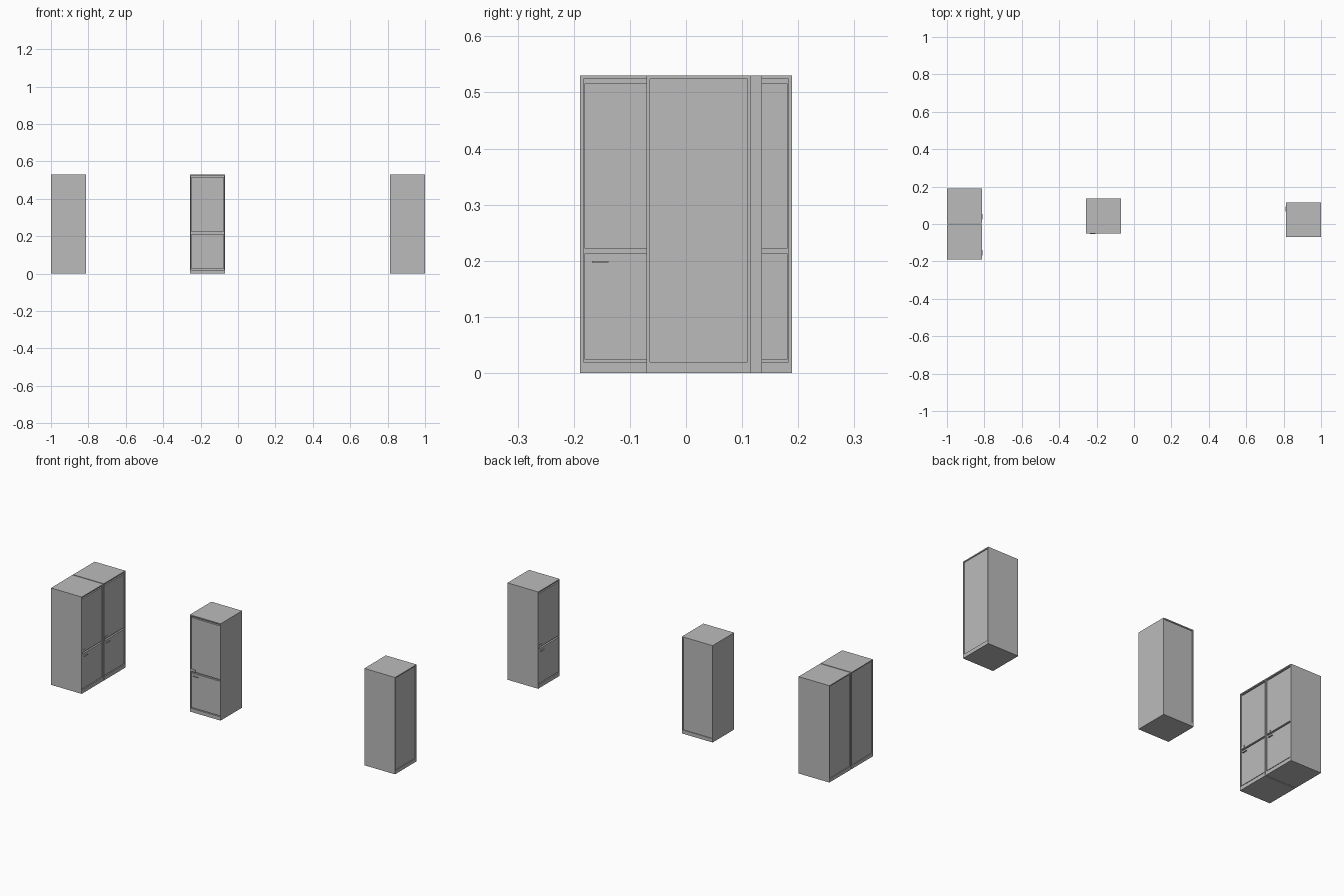
import bpy
from math import radians
from mathutils import Matrix, Vector

if "Cube" in bpy.data.objects:
    bpy.data.objects.remove(bpy.data.objects["Cube"])

grey = bpy.data.materials.new("cabinet_grey")
grey.use_nodes = True
COLOUR = (0.5, 0.5, 0.5, 1)
grey.diffuse_color = COLOUR
grey.node_tree.nodes["Principled BSDF"].inputs["Base Color"].default_value = COLOUR

W = 0.186      # cabinet width and depth
H = 0.53       # cabinet height
T = 0.006      # thickness of the outer panels
E = W / 2


def box(name, place, x, y, z):
    """Box between (min, max) pairs, placed by the cabinet's matrix."""
    size = Vector((x[1] - x[0], y[1] - y[0], z[1] - z[0]))
    mid = Vector((sum(x), sum(y), sum(z))) / 2
    bpy.ops.mesh.primitive_cube_add(size=1)
    ob = bpy.context.object
    ob.name = name
    ob.data.transform(place @ Matrix.Translation(mid) @ Matrix.Diagonal((*size, 1)))
    ob.data.materials.append(grey)


def refrigerator(label, x, y, turn):
    place = Matrix.Translation((x, y, 0)) @ Matrix.Rotation(radians(turn), 4, "Z")

    def part(name, *spans):
        box(f"{label}_{name}", place, *spans)

    inner = E - T
    # outer shell: two sides, top and base, with a core set back inside them
    part("left_side", (inner, E), (-E, E), (0, H))
    part("right_side", (-E, -inner), (-E, E), (0, H))
    part("top_panel", (-inner, inner), (-E, E), (H - T, H))
    part("base", (-inner, inner), (-E, E), (0, 0.02))
    part("core", (-inner, inner), (-E + 0.012, E - 0.004), (0.02, H - T))
    # doors inset in the shell with narrow gaps
    door_x = (-inner + 0.002, inner - 0.002)
    front = -E + 0.002
    part("upper_door", door_x, (front, -E + 0.012), (0.222, 0.516))
    part("lower_door", door_x, (front, -E + 0.012), (0.024, 0.213))
    # grip plate on the upper door and bar handle on the lower one
    part("grip_plate", (-inner + 0.002, -E + 0.032), (front - 0.002, front), (0.222, 0.236))
    part("bar_handle", (-E + 0.021, -E + 0.05), (-E - 0.004, front), (0.197, 0.2))


# a side-by-side pair facing left, one facing front, one facing right
refrigerator("pair_front", -0.907, -0.0955, 90)
refrigerator("pair_back", -0.907, 0.0955, 90)
refrigerator("middle", -0.163, 0.0425, 0)
refrigerator("single", 0.907, 0.0225, -90)
